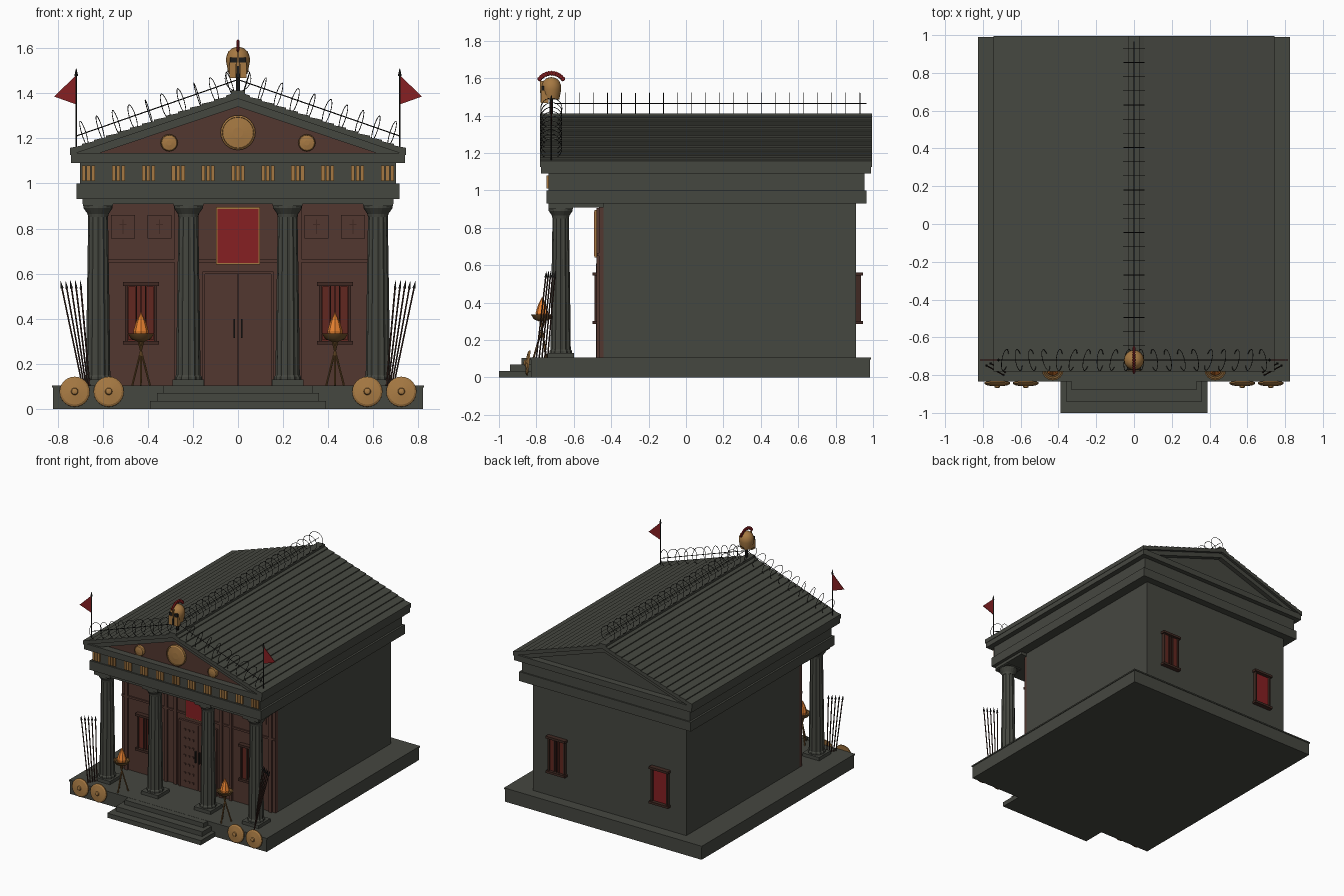
import bpy, bmesh, math, random
from mathutils import Matrix, Vector

cube = bpy.data.objects.get("Cube")
if cube:
    bpy.data.objects.remove(cube, do_unlink=True)
random.seed(4)


def material(name, r, g, b):
    m = bpy.data.materials.new(name)
    m.use_nodes = True
    m.diffuse_color = (r, g, b, 1)
    m.node_tree.nodes["Principled BSDF"].inputs["Base Color"].default_value = (r, g, b, 1)
    return m


STONE = material("dark stone", .06, .063, .051)
WOOD = material("brown wood", .085, .038, .029)
DARKWOOD = material("dark wood", .05, .022, .016)
GOLD = material("gold", .38, .19, .055)
BRONZE = material("old bronze", .17, .085, .025)
RED = material("banner red", .24, .014, .016)
SHUTTER = material("shutter red", .12, .02, .014)
FIRE = material("fire orange", .8, .22, .03)
IRON = material("black iron", .012, .012, .011)


def finish(bm, name, mat, smooth=False):
    bmesh.ops.recalc_face_normals(bm, faces=bm.faces)
    mesh = bpy.data.meshes.new(name)
    bm.to_mesh(mesh)
    bm.free()
    mesh.materials.append(mat)
    ob = bpy.data.objects.new(name, mesh)
    bpy.context.scene.collection.objects.link(ob)
    if smooth:
        bpy.ops.object.select_all(action='DESELECT')
        ob.select_set(True)
        bpy.context.view_layer.objects.active = ob
        bpy.ops.object.shade_smooth_by_angle(angle=math.radians(40))
    return ob


def box(bm, x0, x1, y0, y1, z0, z1):
    m = Matrix.Translation(((x0 + x1) / 2, (y0 + y1) / 2, (z0 + z1) / 2))
    bmesh.ops.create_cube(bm, size=1, matrix=m @ Matrix.Diagonal((x1 - x0, y1 - y0, z1 - z0, 1)))


def boxes(name, mat, *dims):
    bm = bmesh.new()
    for d in dims:
        box(bm, *d)
    return finish(bm, name, mat)


def prism(name, mat, pts, y0, y1):
    bm = bmesh.new()
    face = bm.faces.new([bm.verts.new((x, y0, z)) for x, z in pts])
    new = bmesh.ops.extrude_face_region(bm, geom=[face])["geom"]
    bmesh.ops.translate(bm, vec=(0, y1 - y0, 0), verts=[v for v in new if isinstance(v, bmesh.types.BMVert)])
    return finish(bm, name, mat)


def rod(bm, a, b, r0, r1=None, n=6):
    a, b = Vector(a), Vector(b)
    m = Matrix.Translation((a + b) / 2) @ (b - a).to_track_quat('Z', 'Y').to_matrix().to_4x4()
    bmesh.ops.create_cone(bm, cap_ends=True, segments=n, radius1=r0,
                          radius2=r0 if r1 is None else r1, depth=(b - a).length, matrix=m)


def loft(bm, rings, close=False):
    rings = [[bm.verts.new(p) for p in ring] for ring in rings]
    n = len(rings[0])
    for a, b in zip(rings, rings[1:] + (rings[:1] if close else [])):
        for i in range(n):
            bm.faces.new((a[i], a[(i + 1) % n], b[(i + 1) % n], b[i]))
    if not close:
        bm.faces.new(rings[0])
        bm.faces.new(rings[-1])


def lathe(bm, profile, n, m, flute=1):
    loft(bm, [[m @ Vector((r * (flute if i % 2 else 1) * math.cos(math.tau * i / n),
                           r * (flute if i % 2 else 1) * math.sin(math.tau * i / n), z))
               for i in range(n)] for r, z in profile])


def hoop(bm, m, radius, thick=.002, n=24):
    loft(bm, [[m @ Vector(((radius + thick * math.cos(t)) * math.cos(math.tau * i / n),
                           (radius + thick * math.cos(t)) * math.sin(math.tau * i / n), thick * math.sin(t)))
               for t in (0, math.tau / 3, math.tau * 2 / 3)] for i in range(n)], True)


def at(x, y, z):
    return Matrix.Translation((x, y, z))


FORWARD = Matrix.Rotation(math.pi / 2, 4, 'X')

# Platform and steps
boxes("platform", STONE, (-.82, .82, -.83, .985, 0, .095), (-.825, .825, -.835, .99, .095, .105))
boxes("front_steps", STONE, *[(-w, w, y, -.8, 0, z) for w, y, z in
                              ((.39, -1, .035), (.36, -.94, .07), (.33, -.88, .104))])

# Main hall, beams and ceiling
boxes("hall", STONE, (-.64, .64, -.44, .91, .1, .94))
boxes("entablature", STONE, (-.715, .715, -.745, .965, .93, 1), (-.7, .7, -.735, .955, 1, 1.09),
      (-.74, .74, -.775, .99, 1.09, 1.135))
boxes("porch_ceiling", STONE, (-.69, .69, -.73, -.44, .908, .935))

# Columns
bm = bmesh.new()
for x in (-.62, -.22, .22, .62):
    box(bm, x - .07, x + .07, -.74, -.6, .1, .13)
    box(bm, x - .066, x + .066, -.736, -.604, .9, .932)
    lathe(bm, [(.06, .13), (.06, .142), (.054, .15), (.051, .4), (.044, .85)], 24, at(x, -.67, 0), .9)
    lathe(bm, [(.044, .85), (.047, .865), (.064, .89), (.064, .9)], 20, at(x, -.67, 0))
finish(bm, "columns", STONE)


# Roof with overlapping rows
def slope(x):
    return 1.4 - .335 * abs(x)


ROWS, EAVE = 14, .745
half = [(0, slope(0) + .006)]
for i in range(1, ROWS + 1):
    x = EAVE * i / ROWS
    half += [(x, slope(x) + .007), (x, slope(x))]
half += [(EAVE, slope(EAVE) - .025)]
prism("roof", STONE, half + [(0, slope(0) - .025)] + [(-x, z) for x, z in reversed(half[1:])], -.78, .995)
prism("raking_cornice", STONE, [(s * .735, slope(.735) - a) if s else (0, 1.4 - a)
      for s, a in ((-1, .02), (0, .02), (1, .02), (1, .06), (0, .06), (-1, .06))], -.76, .975)
prism("gable_core", STONE, [(-.72, 1.12), (.72, 1.12), (0, 1.36)], -.69, .94)
prism("pediment_panel", WOOD, [(-.67, 1.13), (.67, 1.13), (0, 1.35)], -.725, -.69)
boxes("ridge_cap", STONE, (-.03, .03, -.78, .995, 1.385, 1.412))

# Frieze bars and pediment medallions
boxes("frieze_bars", GOLD, *[(g * .1325 + b * .021 - .008, g * .1325 + b * .021 + .008, -.747, -.73, 1.01, 1.08)
                             for g in range(-5, 6) for b in (-1, 0, 1) if abs(g) < 6 and abs(g * .1325) < .67])
bm = bmesh.new()
for x, z, r in ((0, 1.225, .077), (-.305, 1.18, .038), (.305, 1.18, .038)):
    lathe(bm, [(r, 0), (r, .02), (r * .9, .026), (r * .88, .02), (r * .3, .024)], 24, at(x, -.722, z) @ FORWARD)
finish(bm, "medallions", GOLD)

# Timber facade, battens, panels
boxes("facade", WOOD, (-.64, .64, -.465, -.438, .104, .91))
boxes("facade_trim", WOOD, (-.64, .64, -.475, -.46, .65, .665),
      *[(x - .012, x + .012, -.478, -.46, .105, .905) for s in (-1, 1) for x in (s * .6, s * .27, s * .19)],
      *[(x - .054, x + .054, -.472, -.46, .755, .86) for x in (-.51, -.348, .348, .51)])
boxes("panel_marks", DARKWOOD, *[d for x in (-.51, -.348, .348, .51) for d in
      ((x - .003, x + .003, -.476, -.47, .775, .84), (x - .016, x + .016, -.476, -.47, .815, .821))])

# Double door with studs and handles
boxes("door_frame", WOOD, (-.158, -.146, -.482, -.46, .105, .61), (.146, .158, -.482, -.46, .105, .61),
      (-.158, .158, -.482, -.46, .598, .61))
boxes("door_leaves", WOOD, (-.146, -.002, -.475, -.46, .105, .598), (.002, .146, -.475, -.46, .105, .598))
boxes("door_studs", WOOD, *[(s * x - .007, s * x + .007, -.481, -.474, z - .007, z + .007)
      for s in (-1, 1) for x in (.04, .075, .11) for z in [.15 + .065 * k for k in range(7)]])
boxes("door_handles", IRON, *[(s * .017 - .004, s * .017 + .004, -.49, -.474, .315, .4) for s in (-1, 1)])

# Banner
boxes("banner_border", GOLD, (-.097, .097, -.488, -.476, .64, .895))
boxes("banner", RED, (-.09, .09, -.493, -.484, .648, .887))


# Windows: pane, frame and shutters
def window(label, x, y, out, pane, shutters):
    def slab(x0, x1, d0, d1, z0, z1):
        ya, yb = sorted((y + out * d0, y + out * d1))
        return (x + x0, x + x1, ya, yb, z0, z1)
    boxes(label + "_pane", pane, slab(-.065, .065, -.01, .008, .3, .55))
    boxes(label + "_frame", DARKWOOD, slab(-.08, .08, 0, .035, .285, .302), slab(-.08, .08, 0, .035, .545, .562),
          slab(-.07, -.058, 0, .025, .3, .55), slab(.058, .07, 0, .025, .3, .55))
    if shutters:
        boxes(label + "_shutters", SHUTTER, *[slab(c - .016, c + .016, 0, .018, .305, .543) for c in (-.04, .04)])
        boxes(label + "_bars", DARKWOOD, *[slab(c - .003, c + .003, 0, .02, .302, .545) for c in (-.02, 0, .02)])


window("front_window_right", -.43, -.465, -1, SHUTTER, True)
window("front_window_left", .43, -.465, -1, SHUTTER, True)
window("back_window_left", .43, .91, 1, SHUTTER, True)
window("back_window_right", -.43, .91, 1, RED, False)

# Round shields leaning on the platform
bm = bmesh.new()
for x in (-.724, -.573, .573, .724):
    m = at(x, -.838, .076) @ Matrix.Rotation(math.radians(-6), 4, 'X') @ FORWARD
    lathe(bm, [(.067, 0), (.067, .008), (.058, .014), (.016, .02), (.013, .028), (.004, .03)], 24, m)
finish(bm, "shields", GOLD)

# Tripod braziers
legs, bowls, flames = bmesh.new(), bmesh.new(), bmesh.new()
for x in (-.43, .43):
    for k in range(3):
        a = math.tau * k / 3 + .5
        c, s = math.cos(a), math.sin(a)
        rod(legs, (x + .045 * c, -.77 + .045 * s, .105), (x - .018 * c, -.77 - .018 * s, .32), .005)
    lathe(bowls, [(.015, .298), (.045, .312), (.058, .335), (.05, .335), (.04, .325)], 16, at(x, -.77, 0))
    lathe(flames, [(.03, .325), (.034, .345), (.022, .385), (.002, .427)], 8, at(x, -.77, 0))
finish(legs, "brazier_legs", BRONZE)
finish(bowls, "brazier_bowls", BRONZE, True)
finish(flames, "brazier_flames", FIRE)

# Leaning spears
shafts, tips = bmesh.new(), bmesh.new()
for s in (-1, 1):
    for k in range(5):
        a = Vector((s * (.69 - .008 * k), -.8 + .015 * k, .105))
        b = Vector((s * (.78 - .021 * k), -.75 + .012 * k, .535))
        rod(shafts, a, b, .004)
        rod(tips, b, b + (b - a).normalized() * .035, .008, .0005, 4)
finish(shafts, "spear_shafts", DARKWOOD)
finish(tips, "spear_tips", IRON)

# Corner flags
poles = bmesh.new()
for s, side in ((-1, "right"), (1, "left")):
    rod(poles, (s * .717, -.72, 1.14), (s * .717, -.72, 1.48), .004)
    rod(poles, (s * .717, -.72, 1.475), (s * .717, -.72, 1.51), .009, .001, 4)
    prism("flag_" + side, RED, [(s * .717, 1.48), (s * .717, 1.35), (s * .815, 1.385)], -.722, -.718)
finish(poles, "flag_poles", IRON)

# Wire hoops along the gable edge and the ridge
bm = bmesh.new()
for s in (-1, 1):
    for k in range(10):
        x = .035 + .072 * k
        tilt = Matrix.Rotation(s * (math.pi / 2 + .3), 4, 'Y') @ Matrix.Rotation(random.uniform(-.3, .3), 4, 'X')
        hoop(bm, at(s * x, -.72, slope(x) + .05) @ tilt, .057)
    rod(bm, (s * .717, -.72, 1.21), (0, -.72, 1.46), .0025, n=4)
for k in range(22):
    hoop(bm, at(0, -.645 + .075 * k, 1.465) @ FORWARD, .057)
rod(bm, (0, -.7, 1.465), (0, .965, 1.465), .0025, n=4)
finish(bm, "wire_hoops", IRON)

# Crested helmet at the peak
bm = bmesh.new()
rod(bm, (0, -.72, 1.4), (0, -.72, 1.5), .01)
box(bm, -.036, .036, -.772, -.76, 1.535, 1.558)
box(bm, -.007, .007, -.778, -.76, 1.47, 1.535)
finish(bm, "helmet_opening", IRON)
bm = bmesh.new()
lathe(bm, [(.042, 1.485), (.045, 1.5), (.053, 1.54), (.052, 1.56), (.044, 1.583), (.025, 1.6), (.003, 1.605)],
      16, at(0, -.72, 0))
finish(bm, "helmet_dome", GOLD, True)
boxes("helmet_guards", GOLD, (-.037, -.009, -.776, -.735, 1.468, 1.535), (.009, .037, -.776, -.735, 1.468, 1.535),
      (-.005, .005, -.78, -.755, 1.52, 1.585))
bm = bmesh.new()
for k in range(11):
    a = math.radians(38 + 10.4 * k)
    m = at(0, -.72 + .078 * math.cos(a), 1.548 + .078 * math.sin(a)) @ Matrix.Diagonal((.6, 1, 1, 1))
    bmesh.ops.create_icosphere(bm, subdivisions=1, radius=.014, matrix=m)
finish(bm, "helmet_crest", RED)
